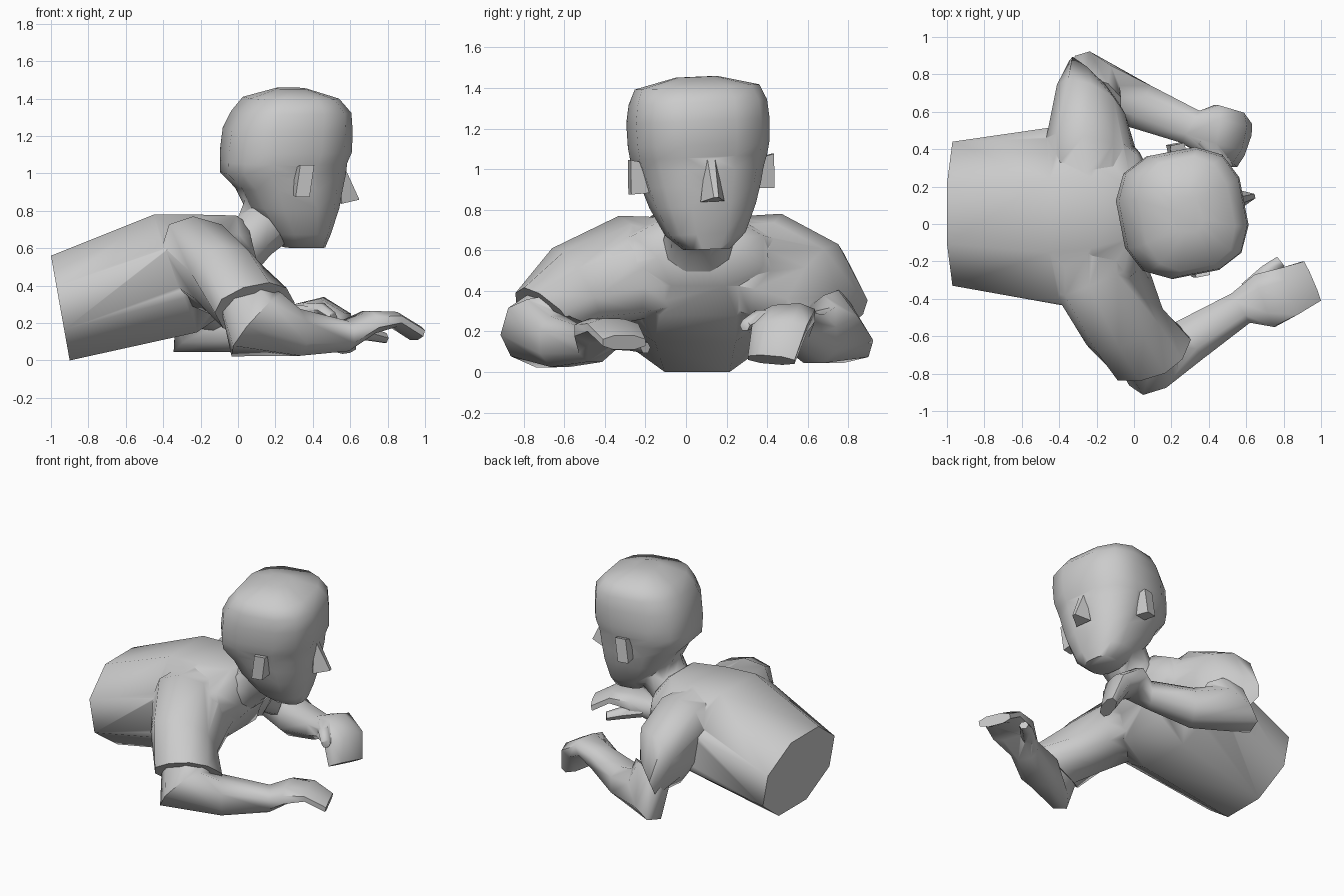
import bpy, bmesh, math
from mathutils import Vector, Matrix

if "Cube" in bpy.data.objects:
    bpy.data.objects.remove(bpy.data.objects["Cube"])


def smooth(ob):
    bpy.ops.object.select_all(action='DESELECT')
    ob.select_set(True)
    bpy.context.view_layer.objects.active = ob
    bpy.ops.object.shade_smooth_by_angle(angle=math.radians(62))


def finish(name, bm, mat=None):
    bmesh.ops.recalc_face_normals(bm, faces=bm.faces)
    me = bpy.data.meshes.new(name)
    bm.to_mesh(me)
    bm.free()
    if mat:
        me.transform(mat)
    ob = bpy.data.objects.new(name, me)
    bpy.context.collection.objects.link(ob)
    smooth(ob)
    return ob


def loft(name, rings, n=8, power=1.0, mat=None):
    """Skin rings of (centre, half axis u, half axis v) and cap the ends."""
    pts = []
    for i in range(n):
        a = 2 * math.pi * (i + 0.5) / n
        pts.append([math.copysign(abs(f(a)) ** power, f(a)) for f in (math.cos, math.sin)])
    m = max(max(map(abs, p)) for p in pts)
    bm = bmesh.new()
    loops = []
    for c, u, v in rings:
        c, u, v = Vector(c), Vector(u), Vector(v)
        loops.append([bm.verts.new(c + u * p[0] / m + v * p[1] / m) for p in pts])
    for a, b in zip(loops, loops[1:]):
        for i in range(n):
            j = (i + 1) % n
            bm.faces.new((a[i], a[j], b[j], b[i]))
    bm.faces.new(loops[0])
    bm.faces.new(loops[-1])
    return finish(name, bm, mat)


def union(base, *others):
    """Fuse parts so no surface is left inside."""
    for o in others:
        m = base.modifiers.new("join", 'BOOLEAN')
        m.operation, m.solver, m.object = 'UNION', 'EXACT', o
        bpy.context.view_layer.objects.active = base
        bpy.ops.object.modifier_apply(modifier=m.name)
        bpy.data.objects.remove(o)
    smooth(base)


# torso, leaning up from the cut waist to the neck base
torso = loft("shirt", [
    ((-.95, .055, .28), (-.05, 0, .28), (0, .385, 0)),
    ((-.335, .045, .465), (-.115, 0, .315), (0, .48, 0)),
    ((-.13, .06, .53), (-.10, 0, .25), (0, .46, 0)),
    ((.02, .06, .60), (-.03, 0, .175), (0, .32, 0)),
    ((.08, .06, .615), (-.03, 0, .12), (0, .20, 0)),
])

# sleeves
right_sleeve = loft("right_sleeve", [
    ((-.20, -.02, .53), (.20, .03, 0), (-.05, 0, .23)),
    ((-.17, -.30, .51), (.22, .09, 0), (-.07, -.03, .26)),
    ((-.05, -.55, .42), (.20, .06, .02), (-.03, -.11, .19)),
    ((.09, -.70, .28), (.20, .03, .07), (-.06, -.14, .11)),
], n=10, power=.85)
left_sleeve = loft("left_sleeve", [
    ((-.20, .14, .53), (.20, 0, 0), (-.05, 0, .23)),
    ((-.22, .40, .51), (.24, -.04, 0), (-.05, .07, .27)),
    ((-.23, .62, .42), (.19, -.08, .02), (0, .13, .21)),
    ((-.19, .71, .28), (.14, -.12, .04), (-.06, .13, .12)),
], n=10, power=.85)
union(torso, right_sleeve, left_sleeve)

# arms with mitten hands
right_arm = loft("right_arm", [
    ((.07, -.66, .31), (.15, .03, .03), (-.04, -.10, .08)),
    ((.10, -.76, .19), (.13, .04, .14), (.01, -.135, .06)),
    ((.30, -.62, .15), (0, 0, .125), (.07, -.10, 0)),
    ((.57, -.45, .13), (0, 0, .08), (.05, -.078, 0)),
    ((.70, -.41, .205), (-.01, 0, .06), (.05, -.14, 0)),
    ((.83, -.36, .22), (0, 0, .04), (.045, -.125, 0)),
    ((.95, -.305, .145), (.01, 0, .035), (.045, -.105, 0)),
], power=.85)
left_arm = loft("left_arm", [
    ((-.20, .67, .31), (.13, -.04, .03), (0, .10, .08)),
    ((-.21, .76, .185), (.12, -.08, .125), (.03, .125, .03)),
    ((.03, .63, .165), (0, 0, .12), (.06, .11, 0)),
    ((.30, .52, .21), (0, 0, .085), (.05, .085, 0)),
    ((.42, .495, .27), (.03, 0, .065), (.02, .14, .01)),
    ((.53, .46, .21), (.06, 0, .04), (.03, .135, 0)),
    ((.575, .42, .06), (.035, 0, .02), (.04, .115, -.01)),
], power=.85)

# thumbs
right_thumb = loft("right_thumb", [
    ((.61, -.36, .15), (0, 0, .045), (.035, -.04, 0)),
    ((.71, -.26, .14), (0, 0, .04), (.025, -.035, 0)),
    ((.785, -.20, .12), (0, 0, .03), (.02, -.025, 0)),
], n=6)
left_thumb = loft("left_thumb", [
    ((.37, .46, .27), (0, 0, .045), (.035, .04, 0)),
    ((.45, .36, .27), (0, 0, .04), (.025, .035, 0)),
    ((.51, .29, .23), (0, 0, .03), (.02, .025, 0)),
], n=6)
union(right_arm, right_thumb)
union(left_arm, left_thumb)

# head: horizontal slices (z, back, front, half width), turned and tilted slightly
centre = Vector((.27, .07, 1.0))
turn = (Matrix.Translation(centre) @ Matrix.Rotation(math.radians(11), 4, 'Z')
        @ Matrix.Rotation(math.radians(2.5), 4, 'X'))
slices = [
    (.605, .25, .465, .11), (.68, .17, .49, .19), (.82, .05, .53, .25),
    (.92, .0, .545, .28), (1.0, -.08, .56, .30), (1.06, -.08, .565, .32), (1.12, -.08, .59, .33),
    (1.24, -.065, .592, .335), (1.33, -.02, .585, .325), (1.405, .04, .52, .295),
    (1.455, .20, .36, .10),
]
head = loft("head", [(((b + f) / 2 - .27, 0, z - 1), ((f - b) / 2, 0, 0), (0, w, 0))
                     for z, b, f, w in slices], n=12, power=.72, mat=turn)

# nose wedge
bm = bmesh.new()
for p in [(.28, .02, .08), (.28, -.02, .08), (.385, .012, -.14), (.385, -.012, -.14),
          (.28, .06, -.16), (.28, -.06, -.16), (.24, 0, -.04)]:
    bm.verts.new(p)
bmesh.ops.convex_hull(bm, input=bm.verts)
nose = finish("nose", bm, turn)

# neck
neck = loft("neck", [
    ((.02, .06, .61), (.10, 0, -.12), (0, .19, 0)),
    ((.09, .065, .67), (.09, 0, -.11), (0, .17, 0)),
    ((.22, .07, .82), (.17, 0, -.10), (0, .18, 0)),
], n=10)

# ears
ears = [loft(name, [
    ((.02, side * .25, -.035), (.045, 0, 0), (0, 0, .07)),
    ((.02, side * .36, -.025), (.038, 0, 0), (.012, 0, .085)),
], n=4, mat=turn) for side, name in ((-1, "right_ear"), (1, "left_ear"))]
union(head, neck, nose, *ears)
